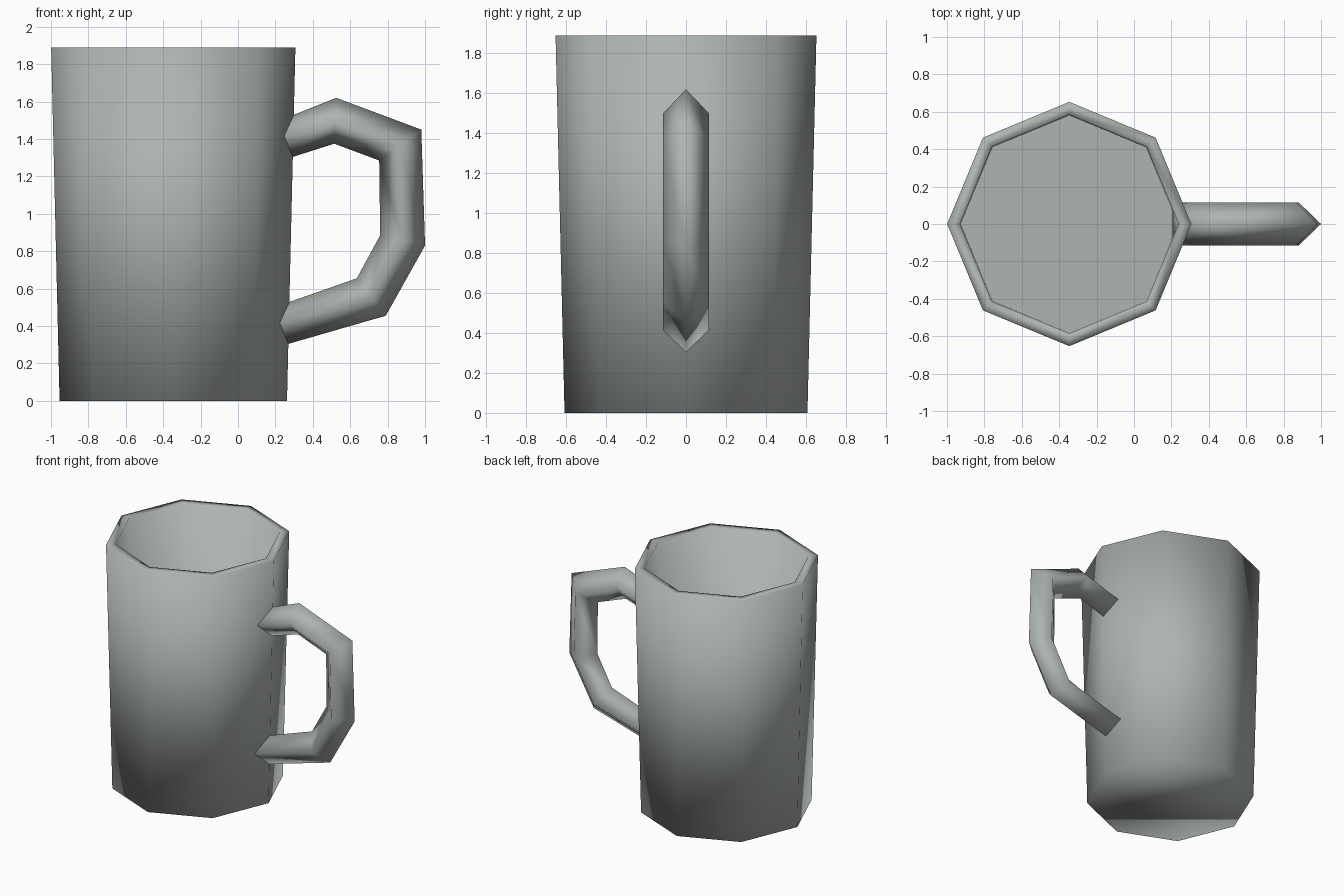
import bpy, bmesh, math

if "Cube" in bpy.data.objects:
    bpy.data.objects.remove(bpy.data.objects["Cube"])

# One stoneware grey for the whole mug
mat = bpy.data.materials.new("stoneware grey")
mat.diffuse_color = (0.42, 0.46, 0.44, 1.0)
mat.use_nodes = True
mat.node_tree.nodes["Principled BSDF"].inputs["Base Color"].default_value = mat.diffuse_color


def loft(name, rings, flat_last=False):
    """Join rings of points with quads, cap both ends, shade smooth."""
    bm = bmesh.new()
    loops = [[bm.verts.new(p) for p in ring] for ring in rings]
    for a, b in zip(loops, loops[1:]):
        for i in range(len(a)):
            j = (i + 1) % len(a)
            bm.faces.new((a[i], a[j], b[j], b[i]))
    bm.faces.new(loops[0][::-1])
    last = bm.faces.new(loops[-1])
    bmesh.ops.recalc_face_normals(bm, faces=bm.faces[:])
    for f in bm.faces:
        f.smooth = True
    if flat_last:
        last.smooth = False
    me = bpy.data.meshes.new(name)
    bm.to_mesh(me)
    bm.free()
    me.materials.append(mat)
    ob = bpy.data.objects.new(name, me)
    bpy.context.collection.objects.link(ob)
    return ob


# Cup: eight-sided tapered wall, rim, straight interior and floor
CX = -0.346
profile = [(0.608, 0.0), (0.653, 1.89), (0.585, 1.89), (0.58, 0.08)]
octagon = [k * math.pi / 4 for k in range(8)]
loft("cup", [[(CX + r * math.cos(a), r * math.sin(a), z) for a in octagon]
             for r, z in profile], flat_last=True)

# Handle: diamond section swept along outer and inner outlines (x, z)
outer = [(0.255, 1.512), (0.525, 1.62), (0.98, 1.45),
         (1.0, 0.83), (0.79, 0.455), (0.25, 0.299)]
inner = [(0.255, 1.292), (0.515, 1.375), (0.755, 1.285),
         (0.76, 0.885), (0.635, 0.655), (0.25, 0.52)]
W = 0.116
rings = []
for i, ((ox, oz), (ix, iz)) in enumerate(zip(outer, inner)):
    mx, mz = (ox + ix) / 2, (oz + iz) / 2
    if i in (0, 5):          # ends follow the corner of the cup wall
        mx -= 0.048
    rings.append([(ox, 0, oz), (mx, W, mz), (ix, 0, iz), (mx, -W, mz)])
loft("handle", rings)
